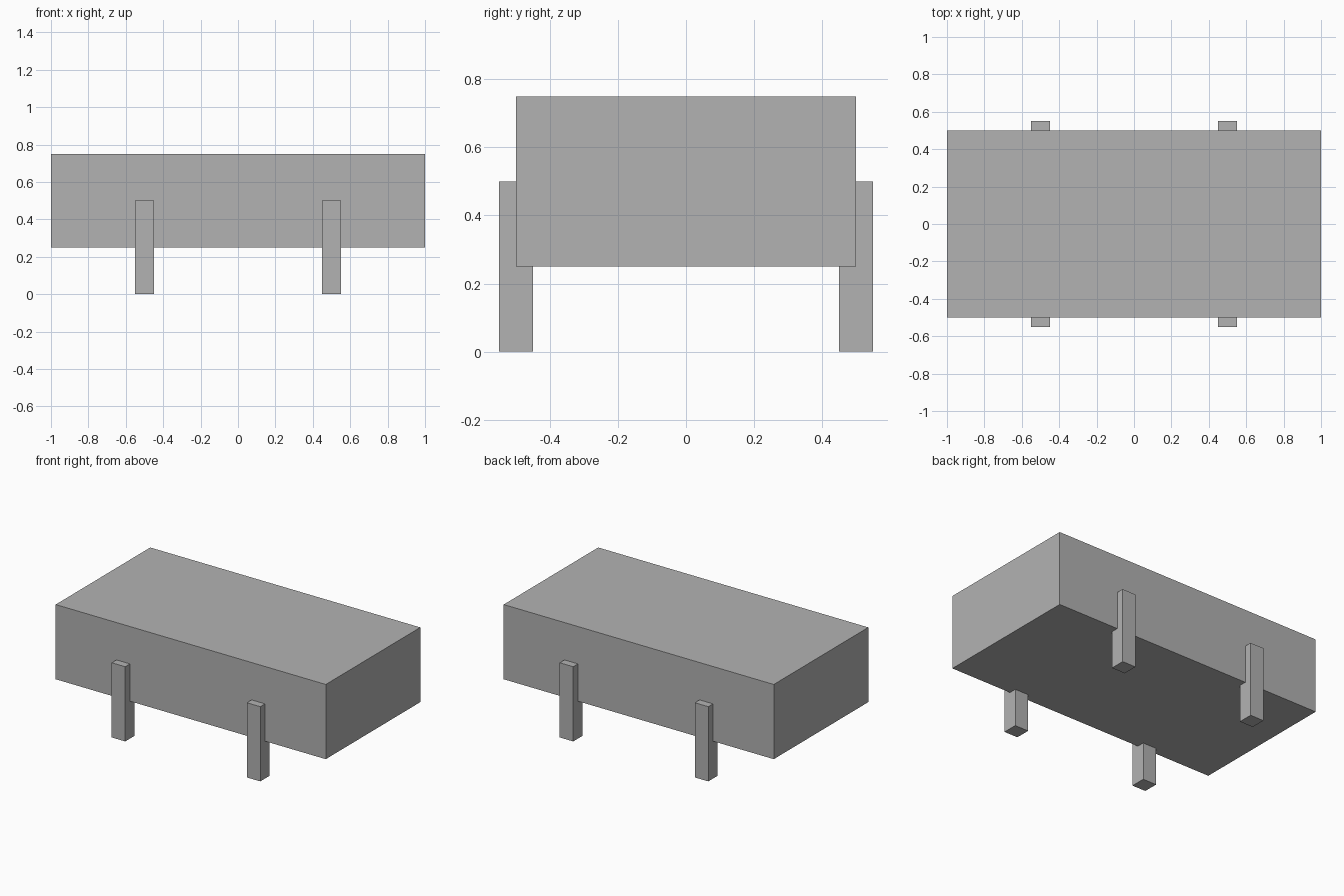
import bpy

cube = bpy.data.objects.get("Cube")
if cube:
    bpy.data.objects.remove(cube, do_unlink=True)

# Single plain grey material
GREY = (0.448, 0.448, 0.448, 1.0)
grey = bpy.data.materials.new("plain grey")
grey.use_nodes = True
grey.diffuse_color = GREY
bsdf = next(n for n in grey.node_tree.nodes if n.type == 'BSDF_PRINCIPLED')
bsdf.inputs["Base Color"].default_value = GREY


def add_box(name, center, size):
    """Flat-shaded box with its dimensions applied to the mesh."""
    bpy.ops.mesh.primitive_cube_add(size=1, location=center)
    box = bpy.context.object
    box.name = name
    box.scale = size
    bpy.ops.object.transform_apply(location=False, rotation=False, scale=True)
    box.data.materials.append(grey)
    return box


# Main slab
add_box("body", (0, 0, 0.5), (2.0, 1.0, 0.5))

# Four square legs, half sunk into the long sides
for side, x in (("left", 0.5), ("right", -0.5)):
    for end, y in (("front", -0.5), ("back", 0.5)):
        add_box(f"{end}_{side}_leg", (x, y, 0.25), (0.1, 0.1, 0.5))
